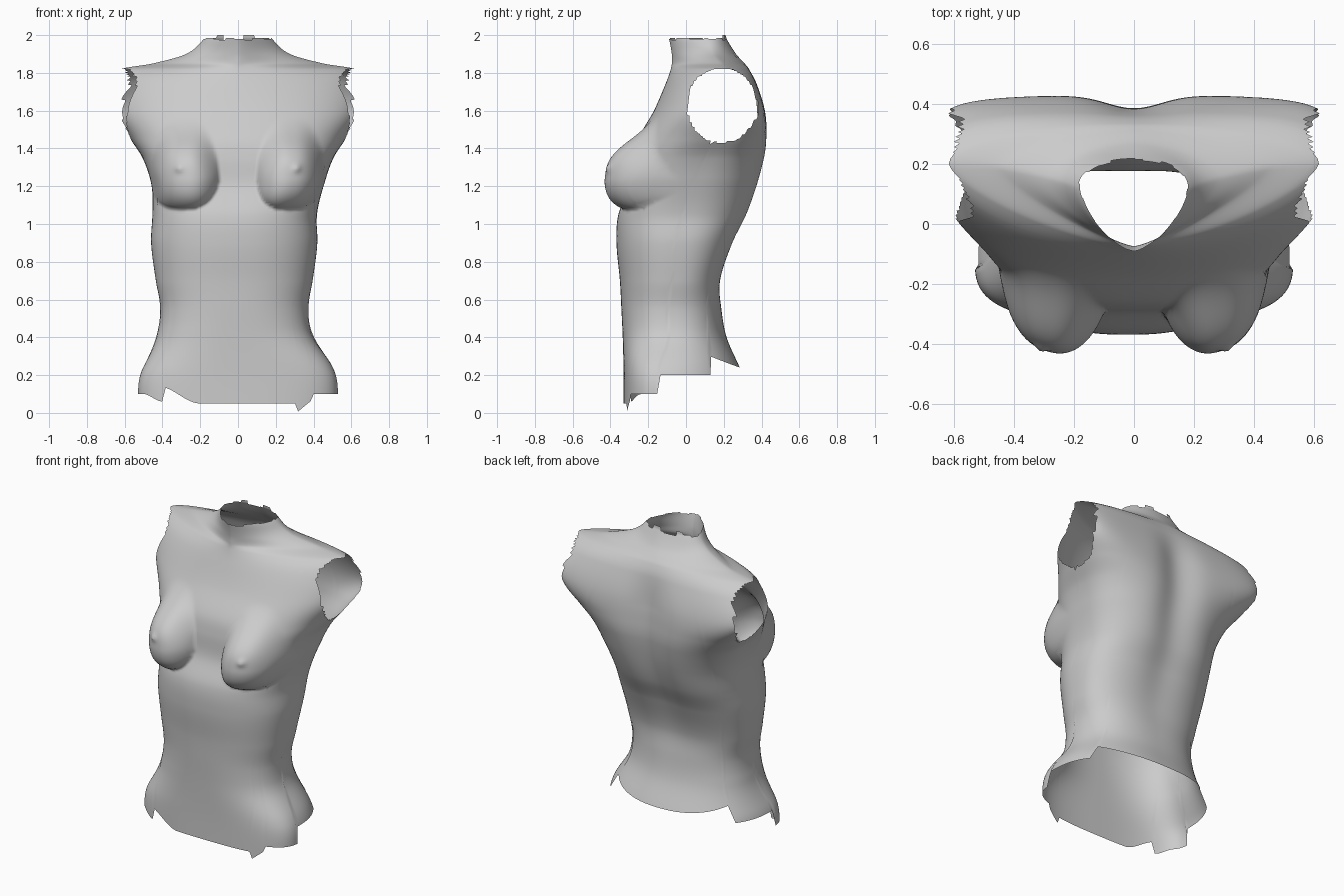
import bpy, bmesh, math, random

if "Cube" in bpy.data.objects:
    bpy.data.objects.remove(bpy.data.objects["Cube"])

random.seed(4)
COLS, LOW, HIGH = 220, 140, 60

# Cross-sections: z, half width, front y, back y, widest y, front and back roundness
KEYS = [
    (0.00, .530, -.330, .350, -.12, 2.9, 2.3),
    (0.20, .518, -.330, .300, -.12, 2.9, 2.3),
    (0.40, .415, -.335, .215, -.08, 2.6, 2.4),
    (0.55, .390, -.342, .190, -.08, 2.4, 2.5),
    (0.70, .415, -.350, .188, -.06, 2.4, 2.6),
    (0.90, .440, -.368, .258, -.04, 2.4, 2.6),
    (1.05, .435, -.358, .335, 0.00, 2.6, 2.6),
    (1.20, .455, -.298, .390, .05, 2.9, 2.6),
    (1.35, .505, -.280, .425, .12, 2.9, 2.8),
    (1.45, .570, -.255, .430, .17, 2.5, 3.5),
    (1.60, .660, -.170, .418, .20, 2.2, 6.0),
    (1.75, .660, -.105, .372, .20, 1.8, 3.8),
    (1.82, .620, -.080, .335, .20, 1.4, 2.0),
    (1.85, .450, -.075, .310, .19, 1.25, 1.6),
    (1.90, .275, -.075, .265, .15, 1.4, 1.7),
    (1.98, .180, -.090, .215, .12, 1.5, 2.2),
    (2.00, .175, -.100, .210, .12, 1.5, 2.2),
]


def step(a, b, v):
    t = min(1, max(0, (v - a) / (b - a)))
    return t * t * (3 - 2 * t)


def section(z):
    """Smoothly interpolated cross-section (cubic Hermite with finite slopes)."""
    i = 0
    while i < len(KEYS) - 2 and z > KEYS[i + 1][0]:
        i += 1
    k0, k1, k2, k3 = (KEYS[min(max(j, 0), len(KEYS) - 1)] for j in (i - 1, i, i + 1, i + 2))
    h = k2[0] - k1[0]
    t = (z - k1[0]) / h
    out = []
    for c in range(1, 7):
        m1 = (k2[c] - k0[c]) / (k2[0] - k0[0]) * h
        m2 = (k3[c] - k1[c]) / (k3[0] - k1[0]) * h
        out.append((2*t**3 - 3*t**2 + 1) * k1[c] + (t**3 - 2*t**2 + t) * m1
                   + (3*t**2 - 2*t**3) * k2[c] + (t**3 - t**2) * m2)
    return out


def breast(x, z):
    u = abs(abs(x) - .28) / .18
    v = (z - 1.24) / (.34 if z > 1.24 else .165)
    r = u ** 2.6 + v * v
    p = .75 + 1.5 * step(0, .8, v)
    h = .16 * (1 - r) ** p if r < 1 else 0
    tip = ((abs(x) - .295) ** 2 + (z - 1.295) ** 2) / .02 ** 2
    return h + .015 * math.exp(-tip)


def surface(a, z):
    w, yf, yb, ym, nf, nb = section(z)
    c, s = math.cos(a), math.sin(a)
    n, d = (nf, ym - yf) if s < 0 else (nb, yb - ym)
    r = (abs(c / w) ** n + abs(s / d) ** n) ** (-1 / n)
    x, y = r * c, ym + r * s
    if s < 0:
        b = breast(x, z) * step(.1, .55, -s)
        y -= b
        x += math.copysign(.1 * b, x)
    else:
        # spine furrow
        y -= .045 * math.exp(-(x / .13) ** 2) * step(.4, 1.4, z) * (1 - step(1.55, 1.85, z))
    x -= .02 * step(.25, .45, z) * (1 - step(1.0, 1.25, z))
    return x, y, z


def hem(a):
    """Stepped lower edge."""
    x, y, _ = surface(a, .12)
    if y > .14:
        return .3 - (y - .14) * .33
    if y > -.15:
        return .2
    if x > .4:
        return .1
    if x > .3:
        return max(0, (x - .305) * .8)
    if x < -.4:
        return .06 + .04 * step(.4, .5, -x)
    return .05 + .09 * step(.2, .42, -x)


# Torso skin lofted from hem to neck
bm = bmesh.new()
grid = []
tooth = 0
for j in range(COLS):
    a = 2 * math.pi * j / COLS
    if j % 9 == 0:
        tooth = random.choice((1.975, 1.98, 1.985, 2.0))
    z0 = hem(a)
    zs = [z0 + (1.78 - z0) * i / LOW for i in range(LOW)]
    zs += [1.78 + (tooth - 1.78) * i / HIGH for i in range(HIGH + 1)]
    grid.append([bm.verts.new(surface(a, z)) for z in zs])
for j in range(COLS):
    p, q = grid[j], grid[(j + 1) % COLS]
    for i in range(LOW + HIGH):
        bm.faces.new((p[i], q[i], q[i + 1], p[i + 1]))

# Open arm holes
gone = [v for v in bm.verts if abs(v.co.x) > .625 or (
    abs(v.co.x) > .3 and ((v.co.y - .19) / .175) ** 2 + ((v.co.z - 1.63) / .19) ** 2 < 1)]
bmesh.ops.delete(bm, geom=gone, context='VERTS')

# Soften the arm hole rims
rim = [v for v in bm.verts if v.is_boundary and abs(v.co.x) > .3 and v.co.z > 1]
bmesh.ops.smooth_vert(bm, verts=rim, factor=.5,
                      use_axis_x=True, use_axis_y=True, use_axis_z=True)

mesh = bpy.data.meshes.new("torso")
bm.to_mesh(mesh)
bm.free()
torso = bpy.data.objects.new("torso", mesh)
bpy.context.collection.objects.link(torso)
for f in mesh.polygons:
    f.use_smooth = True
